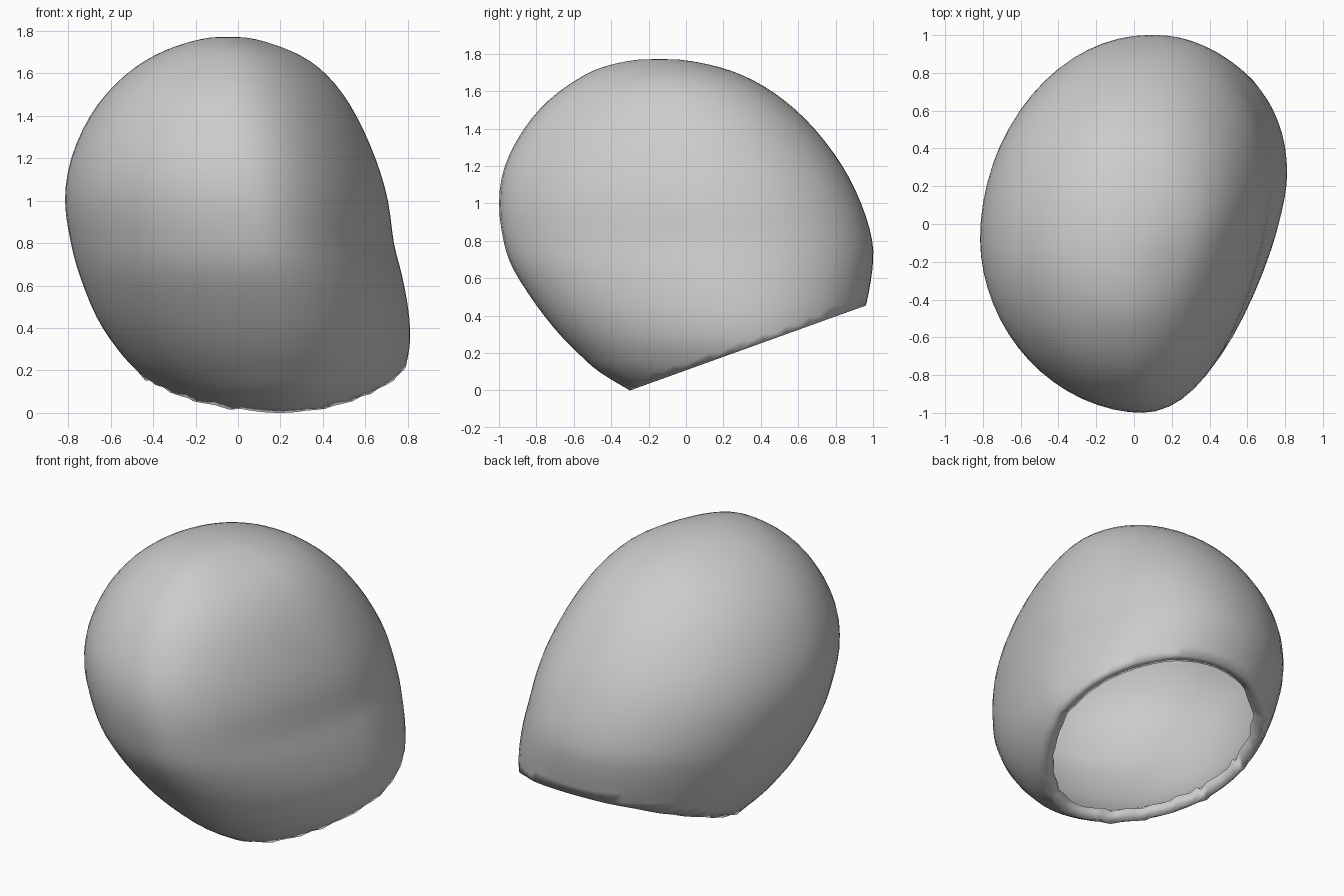
import bpy, bmesh, math
from mathutils import Vector

cube = bpy.data.objects.get("Cube")
if cube:
    bpy.data.objects.remove(cube, do_unlink=True)

grey = bpy.data.materials.new("plain_grey")
grey.use_nodes = True
grey.diffuse_color = (0.6, 0.6, 0.6, 1)
grey.node_tree.nodes["Principled BSDF"].inputs["Base Color"].default_value = (0.6, 0.6, 0.6, 1)

# Level sections: height, left x, right x, front y, back y, middle x
LEVELS = [
    (0.0, -.20, .62, -.30, .70, .20),
    (0.1, -.35, .72, -.47, .80, .20),
    (0.2, -.48, .78, -.58, .87, .18),
    (0.3, -.57, .81, -.68, .92, .16),
    (.45, -.67, .81, -.80, .965, .14),
    (.65, -.75, .775, -.93, 1.0, .10),
    (.80, -.79, .735, -.98, 1.0, .08),
    (1.0, -.82, .71, -1.005, .94, .05),
    (1.2, -.79, .65, -.975, .84, .02),
    (1.4, -.70, .56, -.87, .69, 0),
    (1.55, -.58, .46, -.74, .53, -.02),
    (1.66, -.44, .34, -.59, .36, -.03),
    (1.73, -.29, .19, -.45, .18, -.04),
    (1.77, -.14, .05, -.27, -.02, -.05),
]
SIDES, STEPS = 64, 3
SLOPE = Vector((0, .36, -1)).normalized()
SLOPE_POINT = Vector((0, -.3, 0))


def spline(rows, steps):
    """Smooth in-between rows through the given ones."""
    rows = [Vector(r) for r in rows]
    out = []
    for i in range(len(rows) - 1):
        a, b = rows[max(i - 1, 0)], rows[i]
        c, d = rows[i + 1], rows[min(i + 2, len(rows) - 1)]
        for k in range(steps):
            t = k / steps
            out.append(b + (c - a) * (t / 2)
                       + (a * 2 - b * 5 + c * 4 - d) * (t * t / 2)
                       + (b * 3 - a - c * 3 + d) * (t ** 3 / 2))
    return out + [rows[-1]]


def section(row):
    """Closed oval with a different radius, centre and fullness per quarter."""
    z, left, right, front, back, mid_x = row
    half_y = (back - front) / 2
    for i in range(SIDES):
        a = math.tau * i / SIDES
        c, s = math.cos(a), math.sin(a)
        side_y = (front + back) / 2 + half_y * (0.19 if c > 0 else -0.05)
        if c > 0:
            # flattened at the front, full at the back
            px, py = (1, 1.35) if s < 0 else (.93, .93)
        else:
            px = py = 1.04 if s < 0 else 1
        x = mid_x + ((right if c > 0 else left) - mid_x) * abs(c) ** px
        y = side_y + ((back if s > 0 else front) - side_y) * abs(s) ** py
        yield x, y, z


# Rounded shell
bm = bmesh.new()
rings = [[bm.verts.new(p) for p in section(r)] for r in spline(LEVELS, STEPS)]
for low, high in zip(rings, rings[1:]):
    for i in range(SIDES):
        j = (i + 1) % SIDES
        bm.faces.new((low[i], low[j], high[j], high[i]))
top = bm.verts.new((-.05, -.15, 1.78))
for i in range(SIDES):
    bm.faces.new((rings[-1][i], rings[-1][(i + 1) % SIDES], top))

# Even out the joins between quarters
inner = [v for v in bm.verts if not v.is_boundary]
for _ in range(3):
    bmesh.ops.smooth_vert(bm, verts=inner, factor=0.4,
                          use_axis_x=True, use_axis_y=True, use_axis_z=True)

# Sloping opening underneath: settle nearby points on the cut first
for v in bm.verts:
    gap = (v.co - SLOPE_POINT).dot(SLOPE)
    if abs(gap) < 0.02:
        v.co -= SLOPE * gap
bmesh.ops.bisect_plane(bm, geom=bm.verts[:] + bm.edges[:] + bm.faces[:], dist=0.0005,
                       plane_co=SLOPE_POINT, plane_no=SLOPE, clear_outer=True)
rim = [v for v in bm.verts if v.is_boundary]
bmesh.ops.remove_doubles(bm, verts=rim, dist=0.015)

mesh = bpy.data.meshes.new("hollow_shell")
bm.to_mesh(mesh)
bm.free()
shell = bpy.data.objects.new("hollow_shell", mesh)
bpy.context.collection.objects.link(shell)
mesh.materials.append(grey)

# Wall thickness, with the rim running softly into the hollow
wall = shell.modifiers.new("wall", 'SOLIDIFY')
wall.thickness = 0.07
wall.offset = -1
bpy.context.view_layer.objects.active = shell
shell.select_set(True)
bpy.ops.object.shade_smooth()
